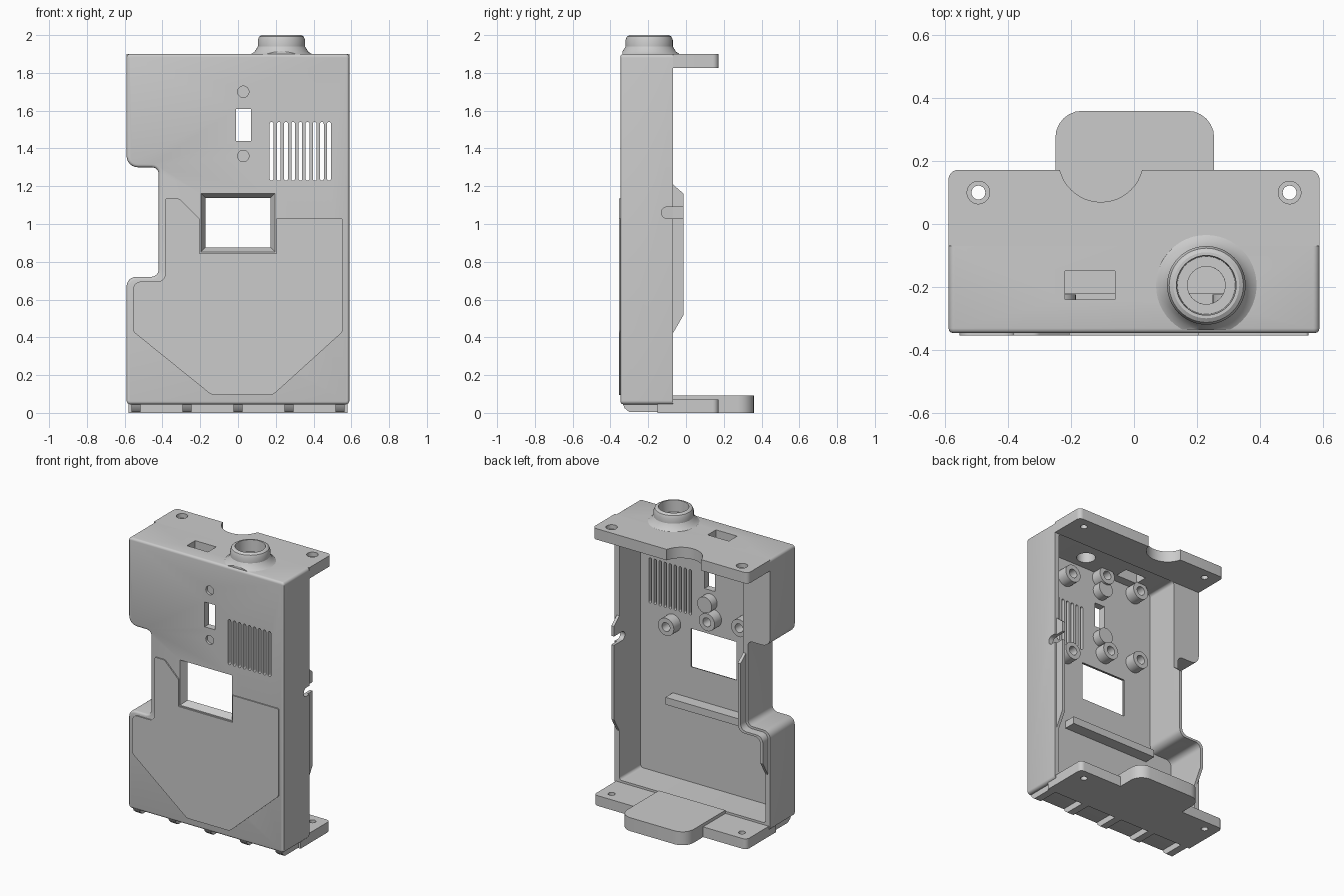
import bpy, bmesh, math
from mathutils import Vector

if "Cube" in bpy.data.objects:
    bpy.data.objects.remove(bpy.data.objects["Cube"], do_unlink=True)

grey = bpy.data.materials.new("plain_grey")
grey.use_nodes = True
COLOUR = (0.6, 0.6, 0.6, 1)
grey.diffuse_color = COLOUR
grey.node_tree.nodes["Principled BSDF"].inputs["Base Color"].default_value = COLOUR

# maps (u, v, depth) to space for an extrusion along the named axis
PLACE = {"x": lambda u, v, d: (d, u, v),
         "y": lambda u, v, d: (u, d, v),
         "z": lambda u, v, d: (u, v, d)}


def finish(name, bm):
    bmesh.ops.recalc_face_normals(bm, faces=bm.faces)
    mesh = bpy.data.meshes.new(name)
    bm.to_mesh(mesh)
    bm.free()
    mesh.materials.append(grey)
    obj = bpy.data.objects.new(name, mesh)
    bpy.context.collection.objects.link(obj)
    return obj


def rounded(points, steps=6):
    """Outline of (u, v, radius) corners with the corners rounded."""
    out = []
    for i, (u, v, r) in enumerate(points):
        p = Vector((u, v))
        if r == 0:
            out.append(p)
            continue
        a = (Vector(points[i - 1][:2]) - p).normalized()
        b = (Vector(points[(i + 1) % len(points)][:2]) - p).normalized()
        half = a.angle(b) / 2
        centre = p + (a + b).normalized() * r / math.sin(half)
        start = (p + a * r / math.tan(half) - centre).normalized()
        end = (p + b * r / math.tan(half) - centre).normalized()
        for k in range(steps + 1):
            # equal angular steps between the two tangent points
            turn = start.angle_signed(end) * k / steps
            c, s = math.cos(-turn), math.sin(-turn)
            spoke = Vector((start.x * c - start.y * s, start.x * s + start.y * c))
            out.append(centre + spoke * r)
    return out


def rect(u0, u1, v0, v1, r=0):
    return rounded([(u0, v0, r), (u1, v0, r), (u1, v1, r), (u0, v1, r)])


def circle(u, v, r, n=32):
    return [(u + r * math.cos(math.tau * k / n), v + r * math.sin(math.tau * k / n)) for k in range(n)]


def prism(name, axis, outline, lo, hi, soft=0, taper=None):
    """Extruded outline; soft rounds the low rim, taper is the far outline."""
    bm = bmesh.new()
    near = [bm.verts.new(PLACE[axis](p[0], p[1], lo)) for p in outline]
    far = [bm.verts.new(PLACE[axis](p[0], p[1], hi)) for p in taper or outline]
    n = len(near)
    rim = bm.faces.new(near)
    bm.faces.new(far[::-1])
    for i in range(n):
        bm.faces.new((near[i], far[i], far[(i + 1) % n], near[(i + 1) % n]))
    bmesh.ops.recalc_face_normals(bm, faces=bm.faces)
    if soft:
        bmesh.ops.bevel(bm, geom=list(rim.edges), offset=soft, segments=3, profile=0.5, affect="EDGES")
    return finish(name, bm)


def lathe(name, axis, u, v, base, profile, n=40):
    """Closed (radius, height) profile spun about a line along the axis."""
    bm = bmesh.new()
    rings = [[bm.verts.new(PLACE[axis](p[0], p[1], base + h)) for p in circle(u, v, r, n)]
             for r, h in profile]
    for i, ring in enumerate(rings):
        last = rings[i - 1]
        for k in range(n):
            j = (k + 1) % n
            bm.faces.new((last[k], last[j], ring[j], ring[k]))
    return finish(name, bm)


def combine(obj, tools, operation="DIFFERENCE"):
    for tool in tools:
        tool.hide_render = True
        mod = obj.modifiers.new("cut", "BOOLEAN")
        mod.operation, mod.solver, mod.object = operation, "EXACT", tool
    bpy.context.view_layer.update()
    graph = bpy.context.evaluated_depsgraph_get()
    mesh = bpy.data.meshes.new_from_object(obj.evaluated_get(graph))
    obj.modifiers.clear()
    obj.data = mesh
    for tool in tools:
        bpy.data.objects.remove(tool, do_unlink=True)


def cavity():
    return prism("cavity", "y", rounded([
        (-.555, .085, .02), (.555, .085, .02), (.555, 1.83, .02), (-.385, 1.83, .02),
        (-.385, .69, .05), (-.555, .69, .04)]), -.3, .2)


def cable_slot():
    return prism("cable_slot", "x", rounded([
        (-.13, 1.03, .029), (.1, 1.03, 0), (.1, 1.09, 0), (-.13, 1.09, .029)]), .4, .7)


# Main shell with its side notch, open at the back
body = prism("front_shell", "y", rounded([
    (-.59, .045, .02), (.59, .045, .02), (.59, 1.9, .02), (-.59, 1.9, .02), (-.59, 1.3, .06),
    (-.42, 1.3, .035), (-.42, .72, .04), (-.59, .72, .05)]), -.347, -.07, soft=.015)
cuts = [cavity(), cable_slot()]
# Bevelled window
cuts.append(prism("window", "y", rect(-.204, .204, .846, 1.169), -.36, -.29,
                  taper=rect(-.166, .166, .882, 1.133)))
# Switch opening and screw dimples
cuts.append(prism("switch", "y", rect(-.01, .07, 1.44, 1.61), -.5, -.2))
for z in (1.36, 1.7):
    cuts.append(prism("dimple", "y", circle(.028, z, .03), -.4, -.33))
# Speaker grille
for i in range(9):
    x = .178 + i * .038
    cuts.append(prism("grille", "y", rect(x - .01, x + .01, 1.23, 1.54, .0095), -.5, -.2))
# Openings in the top
cuts.append(prism("top_slot", "z", rect(-.22, -.06, -.24, -.15), 1.7, 2.1))
cuts.append(prism("spout_hole", "z", circle(.23, -.195, .06), 1.7, 2.1))
combine(body, cuts)

# Raised panel on the front
panel = prism("front_panel", "y", rounded([
    (-.555, .43, .03), (-.14, .095, .05), (.185, .095, .05), (.555, .43, .03), (.555, 1.03, .01),
    (.205, 1.03, 0), (.205, .845, 0), (-.205, .845, 0), (-.205, 1.03, 0), (-.31, 1.135, .03),
    (-.385, 1.135, .01), (-.385, .695, .04), (-.555, .695, .04)]), -.355, -.345)

# Locating lip along both side walls
lip = prism("side_lip", "y", rounded([
    (-.575, .3, 0), (.575, .3, 0), (.575, 1.3, 0), (-.405, 1.3, 0),
    (-.405, .705, .045), (-.575, .705, .045)]), -.1, 0)
side = [(-.07, 1.21), (-.012, 1.16), (-.012, .52), (-.07, .42)]
combine(lip, [prism("lip_side", "x", side, -1, 1)], "INTERSECT")
combine(lip, [cavity(), cable_slot()])

# Top mounting flange with finger cutout and countersunk holes
flange = prism("top_flange", "z", rounded([
    (-.59, -.07, 0), (.59, -.07, 0), (.59, .172, .03), (-.59, .172, .03)]), 1.825, 1.9)
cuts = [prism("finger_cut", "z", circle(-.105, .205, .135, 48), 1.7, 2)]
for x in (-.495, .495):
    cuts.append(prism("hole", "z", circle(x, .1, .022), 1.7, 2))
    cuts.append(prism("sink", "z", circle(x, .1, .036), 1.87, 2))
combine(flange, cuts)

# Round spout on the top with a flared foot
spout = lathe("top_spout", "z", .23, -.195, 1.9, [
    (.06, -.005), (.16, -.005), (.16, 0), (.142, .012), (.128, .035), (.125, .04), (.125, .075),
    (.118, .092), (.105, .1), (.095, .1), (.092, .02), (.06, .02)], 48)
combine(spout, [prism("trim", "z", rect(-.2, .6, -.6, -.335), 1.8, 2.1)])

# Bottom flange, its rear tongue and the front teeth
base = prism("bottom_flange", "z", rounded([
    (-.58, -.15, 0), (.58, -.15, 0), (.58, .172, .03), (-.58, .172, .03)]), 0, .07)
tongue = prism("rear_tongue", "z", rounded([
    (-.25, -.07, 0), (.255, -.07, 0), (.255, .36, .085), (-.25, .36, .085)]), 0, .092)
combine(base, [prism("hole", "z", circle(x, .1, .022), -.1, .2) for x in (-.495, .495)])
tooth = [(-.335, .05), (-.325, .025), (-.3, .004), (-.15, .004), (-.15, .05)]
for i in range(5):
    x = (i - 2) * .27
    prism("front_tooth", "x", tooth, x - .025, x + .025)

# Inner shelf below the window
prism("inner_shelf", "y", rect(-.35, .31, .61, .66), -.305, -.22)

# Hollow screw posts and solid button posts
for x, z in ((.31, 1.7), (-.245, 1.78), (.31, 1.14), (-.245, 1.28), (.03, 1.79), (.0, 1.255)):
    lathe("screw_post", "y", x, z, -.305, [(.03, 0), (.06, 0), (.06, .08), (.03, .08)], 28)
for z in (1.36, 1.7):
    prism("button_post", "y", circle(.028, z, .055), -.305, -.24)

# Smooth shading on curved walls, sharp edges kept
for obj in bpy.context.collection.objects:
    if obj.type == "MESH" and obj.data.materials and obj.data.materials[0] == grey:
        bpy.ops.object.select_all(action="DESELECT")
        obj.select_set(True)
        bpy.context.view_layer.objects.active = obj
        bpy.ops.object.shade_smooth_by_angle(angle=math.radians(30))
